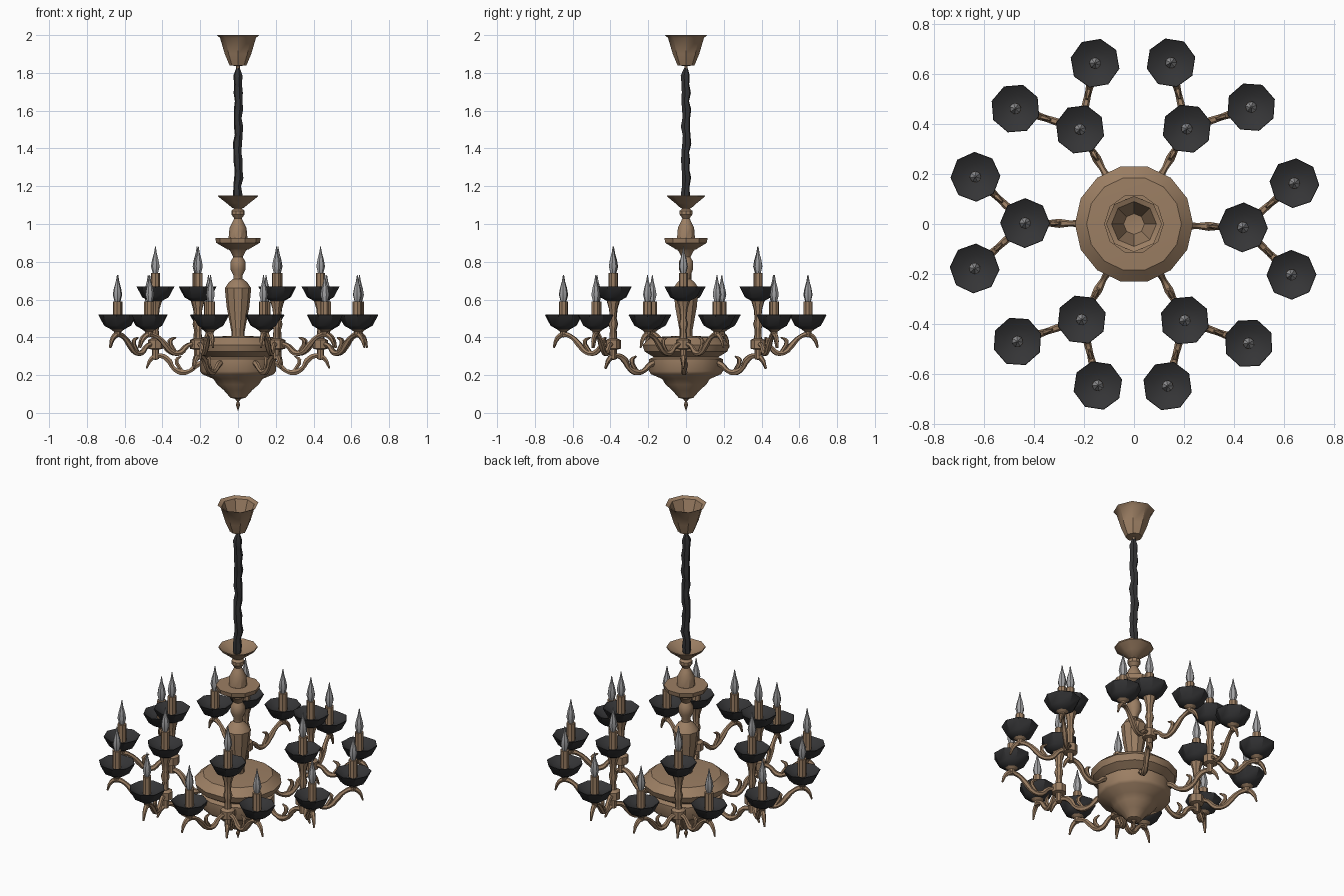
import bpy, bmesh, random
from math import radians, cos, sin, pi
from mathutils import Matrix

if "Cube" in bpy.data.objects:
    bpy.data.objects.remove(bpy.data.objects["Cube"])
random.seed(4)


def material(name, rgb):
    m = bpy.data.materials.new(name)
    m.use_nodes = True
    m.diffuse_color = (*rgb, 1)
    m.node_tree.nodes["Principled BSDF"].inputs["Base Color"].default_value = (*rgb, 1)
    return m


BRONZE = material("aged bronze", (0.33, 0.21, 0.125))
BLACK = material("black iron", (0.035, 0.035, 0.037))
GLASS = material("grey glass", (0.36, 0.36, 0.37))


def finish(obj, mat):
    obj.data.materials.clear()
    obj.data.materials.append(mat)
    bpy.ops.object.select_all(action="DESELECT")
    obj.select_set(True)
    bpy.context.view_layer.objects.active = obj
    bpy.ops.object.shade_smooth_by_angle(angle=radians(35))
    return obj


def lathe(name, profile, sides, mat):
    """Spin (radius, height) points round the z axis."""
    bm = bmesh.new()
    rings = [[bm.verts.new((r * cos(2 * pi * i / sides), r * sin(2 * pi * i / sides), z))
              for i in range(sides)] for r, z in profile]
    for low, high in zip(rings, rings[1:]):
        for i in range(sides):
            j = (i + 1) % sides
            bm.faces.new((low[i], low[j], high[j], high[i]))
    bmesh.ops.remove_doubles(bm, verts=bm.verts, dist=0.0001)
    bmesh.ops.recalc_face_normals(bm, faces=bm.faces)
    mesh = bpy.data.meshes.new(name)
    bm.to_mesh(mesh)
    bm.free()
    obj = bpy.data.objects.new(name, mesh)
    bpy.context.collection.objects.link(obj)
    return finish(obj, mat)


def tube(name, points, mat, steps=3):
    """Sweep a round section along (x, y, z, radius) points."""
    curve = bpy.data.curves.new(name, "CURVE")
    curve.dimensions = "3D"
    curve.bevel_depth = 1
    curve.bevel_resolution = 1
    curve.resolution_u = steps
    curve.use_fill_caps = True
    spline = curve.splines.new("BEZIER")
    spline.bezier_points.add(len(points) - 1)
    for p, (x, y, z, r) in zip(spline.bezier_points, points):
        p.co, p.radius = (x, y, z), r
        p.handle_left_type = p.handle_right_type = "AUTO"
    obj = bpy.data.objects.new(name, curve)
    bpy.context.collection.objects.link(obj)
    bpy.ops.object.select_all(action="DESELECT")
    obj.select_set(True)
    bpy.context.view_layer.objects.active = obj
    bpy.ops.object.convert(target="MESH")
    return finish(bpy.context.view_layer.objects.active, mat)


def place(source, name, matrix):
    obj = bpy.data.objects.new(name, source.data)
    obj.matrix_world = matrix
    bpy.context.collection.objects.link(obj)


# Central column: finial, bowl, baluster and collars
lathe("bottom_finial", [(0, 0.01), (0.012, 0.045), (0.005, 0.06), (0.02, 0.08), (0, 0.09)], 8, BRONZE)
lathe("bowl", [(0, 0.07), (0.04, 0.08), (0.075, 0.12), (0.11, 0.15), (0.13, 0.18), (0.19, 0.205),
               (0.2, 0.22), (0.2, 0.285), (0.175, 0.295), (0.225, 0.325), (0.237, 0.36),
               (0.19, 0.4), (0, 0.41)], 14, BRONZE)
lathe("baluster", [(0, 0.4), (0.035, 0.4), (0.035, 0.43), (0.06, 0.56), (0.07, 0.66), (0.05, 0.69),
                   (0.025, 0.71), (0.025, 0.73), (0.04, 0.76), (0.04, 0.8), (0.025, 0.825),
                   (0.04, 0.855), (0.055, 0.87), (0, 0.875)], 10, BRONZE)
lathe("middle_collar", [(0, 0.86), (0.055, 0.865), (0.115, 0.9), (0.12, 0.925), (0.05, 0.925),
                        (0.045, 0.98), (0.03, 1.01), (0.02, 1.03), (0.035, 1.05), (0.035, 1.07),
                        (0.022, 1.08), (0.035, 1.1), (0, 1.11)], 10, BRONZE)
lathe("top_collar", [(0, 1.08), (0.03, 1.085), (0.06, 1.11), (0.105, 1.145), (0.105, 1.152),
                     (0.04, 1.115), (0, 1.115)], 10, BRONZE)

# Ceiling canopy, open at the top
lathe("canopy", [(0, 1.835), (0.045, 1.84), (0.07, 1.9), (0.095, 1.985), (0.112, 2.0),
                 (0.09, 1.99), (0.042, 1.855), (0, 1.85)], 8, BRONZE)
lathe("canopy_hook", [(0, 1.81), (0.01, 1.81), (0.01, 1.84), (0, 1.84)], 6, BRONZE)

# Lumpy chain
chain = [(random.uniform(-0.005, 0.005), random.uniform(-0.005, 0.005), 1.11 + 0.045 * i,
          0.021 + 0.004 * (i % 2)) for i in range(16)]
tube("chain", chain + [(0, 0, 1.825, 0.01)], BLACK, 1)

# Lamp parts around their own axis, with the dish base at zero
dish = lathe("dish", [(0, 0), (0.03, 0), (0.07, 0.022), (0.1, 0.078), (0.098, 0.08),
                      (0.055, 0.05), (0, 0.045)], 8, BLACK)
candle = lathe("candle", [(0, 0.04), (0.024, 0.04), (0.024, 0.15), (0, 0.15)], 8, BRONZE)
bulb = lathe("bulb", [(0, 0.145), (0.014, 0.147), (0.024, 0.185), (0.018, 0.22), (0.008, 0.255),
                      (0.002, 0.29), (0, 0.29)], 7, GLASS)

# Arm parts in a plane: x runs outward
main_arm = tube("main_arm", [(0.17, 0, 0.27, 0.014), (0.215, 0, 0.255, 0.016), (0.255, 0, 0.222, 0.012),
                             (0.3, 0, 0.215, 0.018), (0.345, 0, 0.24, 0.012), (0.365, 0, 0.275, 0.017),
                             (0.41, 0, 0.303, 0.014), (0.455, 0, 0.29, 0.014), (0.485, 0, 0.235, 0.005)],
                BRONZE)
leaf = tube("arm_leaf", [(0.3, 0, 0.225, 0.01), (0.325, 0, 0.28, 0.012), (0.3, 0, 0.3, 0.004)], BRONZE)
hub = lathe("hub", [(0, 0.28), (0.018, 0.285), (0.018, 0.335), (0.04, 0.34), (0.04, 0.385), (0.02, 0.395),
                    (0.017, 0.44), (0.025, 0.47), (0.017, 0.5), (0.022, 0.55), (0.035, 0.593),
                    (0, 0.595)], 8, BRONZE)
branch = tube("branch_arm", [(0.02, 0, 0.365, 0.014), (0.06, 0, 0.355, 0.012), (0.1, 0, 0.318, 0.015),
                             (0.145, 0, 0.32, 0.013), (0.185, 0, 0.36, 0.016), (0.225, 0, 0.4, 0.012),
                             (0.272, 0, 0.415, 0.015), (0.305, 0, 0.395, 0.012), (0.325, 0, 0.345, 0.005)],
              BRONZE)
branch_leaf = tube("branch_leaf", [(0.13, 0, 0.325, 0.01), (0.155, 0, 0.38, 0.011),
                                   (0.125, 0, 0.4, 0.004)], BRONZE)
socket = lathe("socket", [(0, 0.4), (0.014, 0.405), (0.018, 0.43), (0.035, 0.443), (0, 0.447)], 8, BRONZE)

# Six arms, each with one upper lamp and two lower lamps on a fork
lamp = [dish, candle, bulb]
for n, angle in enumerate((-1.8, 61, 119.7, 179.5, 241.3, 297.8), 1):
    turn = Matrix.Rotation(radians(angle), 4, "Z")
    at_hub = turn @ Matrix.Translation((0.437, 0, 0))
    for part in (main_arm, leaf):
        place(part, f"{part.name}_{n}", turn)
    place(hub, f"hub_{n}", at_hub)
    for part in lamp:
        place(part, f"upper_{part.name}_{n}", at_hub @ Matrix.Translation((0, 0, 0.59)))
    for side, sign in (("left", 1), ("right", -1)):
        fork = at_hub @ Matrix.Rotation(radians(sign * 42.5), 4, "Z")
        tip = fork @ Matrix.Translation((0.272, 0, 0))
        for part in (branch, branch_leaf):
            place(part, f"{part.name}_{side}_{n}", fork)
        place(socket, f"socket_{side}_{n}", tip)
        for part in lamp:
            place(part, f"lower_{part.name}_{side}_{n}", tip @ Matrix.Translation((0, 0, 0.44)))

# The patterns have been copied into place
for part in lamp + [main_arm, leaf, hub, branch, branch_leaf, socket]:
    bpy.data.objects.remove(part)
